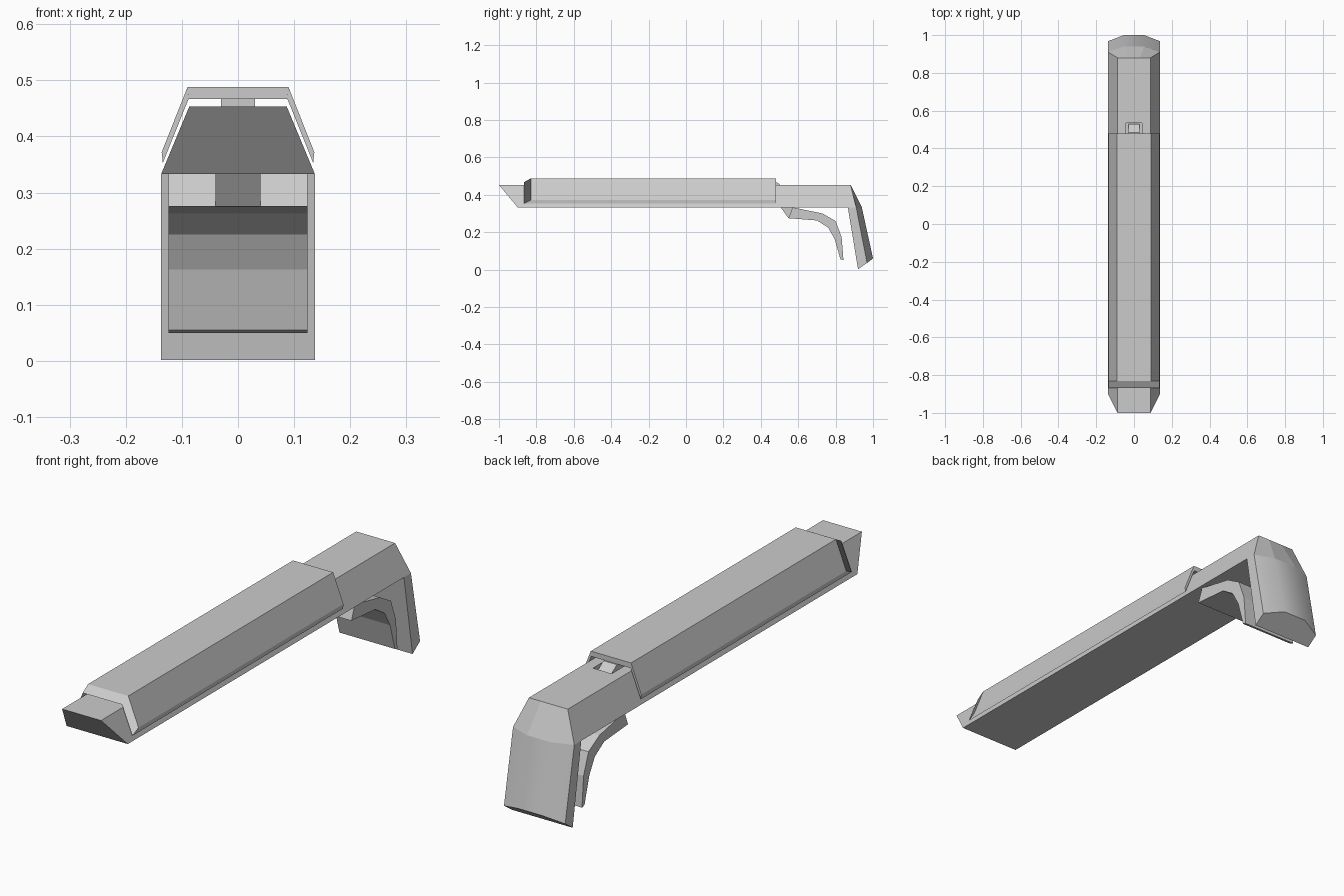
import bpy, bmesh, math

if "Cube" in bpy.data.objects:
    bpy.data.objects.remove(bpy.data.objects["Cube"])


def loft(name, rings):
    """Join equal-length rings of points into a closed solid."""
    bm = bmesh.new()
    vs = [[bm.verts.new(p) for p in r] for r in rings]
    n = len(vs[0])
    for a, b in zip(vs, vs[1:]):
        for i in range(n):
            j = (i + 1) % n
            bm.faces.new((a[i], a[j], b[j], b[i]))
    bm.faces.new(vs[0][::-1])
    bm.faces.new(vs[-1])
    bmesh.ops.recalc_face_normals(bm, faces=bm.faces)
    me = bpy.data.meshes.new(name)
    bm.to_mesh(me)
    bm.free()
    ob = bpy.data.objects.new(name, me)
    bpy.context.collection.objects.link(ob)
    return ob


def side_extrude(name, profile, w):
    """Extrude a (y, z) side profile across x from -w to w."""
    return loft(name, [[(x, y, z) for y, z in profile] for x in (-w, w)])


def level(w, front, side, centre):
    """Plan outline with a bowed back; each argument is a (y, z) pair."""
    m = w * 0.39
    return [(-w, *front), (w, *front), (w, *side),
            (m, *centre), (-m, *centre), (-w, *side)]


def smooth(ob, deg):
    bpy.ops.object.select_all(action='DESELECT')
    ob.select_set(True)
    bpy.context.view_layer.objects.active = ob
    bpy.ops.object.shade_smooth_by_angle(angle=math.radians(deg))


# long tapered body with undercut nose
body = loft("body", [
    level(0.137, (-0.9, 0.333), (0.91, 0.333), (0.94, 0.333)),
    level(0.087, (-1.0, 0.453), (0.88, 0.453), (0.88, 0.453))])

# slot for the latch
slot = side_extrude("slot_cutter", [(0.40, 0.42), (0.535, 0.42), (0.535, 0.5), (0.40, 0.5)], 0.042)
slot.hide_render = True
slot.hide_viewport = True
cut = body.modifiers.new("slot", 'BOOLEAN')
cut.object = slot
cut.solver = 'EXACT'

# handle hanging from the rear, bowed outwards
handle = loft("handle", [
    level(0.137, (0.92, 0.002), (0.968, 0.036), (1.0, 0.06)),
    level(0.137, (0.865, 0.333), (0.91, 0.333), (0.94, 0.333))])
smooth(handle, 25)

# folded cover floating over the body, chamfered at the front
outer = [(-0.136, 0.372), (-0.09, 0.488), (0.09, 0.488), (0.136, 0.372)]
inner = [(0.134, 0.353), (0.088, 0.467), (-0.088, 0.467), (-0.134, 0.353)]
front = [(x, -0.83, z) for x, z in outer] + [(x, -0.867, z) for x, z in inner]
loft("cover", [front, [(x, 0.48, z) for x, z in outer + inner]])

# sloping latch between slot and cover
side_extrude("latch", [(0.42, 0.42), (0.53, 0.42), (0.53, 0.435), (0.485, 0.467), (0.42, 0.467)], 0.03)

# bent lever and its narrow mount
side_extrude("lever", [
    (0.548, 0.275), (0.70, 0.263), (0.76, 0.225), (0.795, 0.163), (0.826, 0.055),
    (0.842, 0.05), (0.832, 0.174), (0.80, 0.26), (0.73, 0.30), (0.57, 0.333)], 0.124)
side_extrude("lever_mount", [(0.505, 0.335), (0.548, 0.275), (0.575, 0.335)], 0.04)
